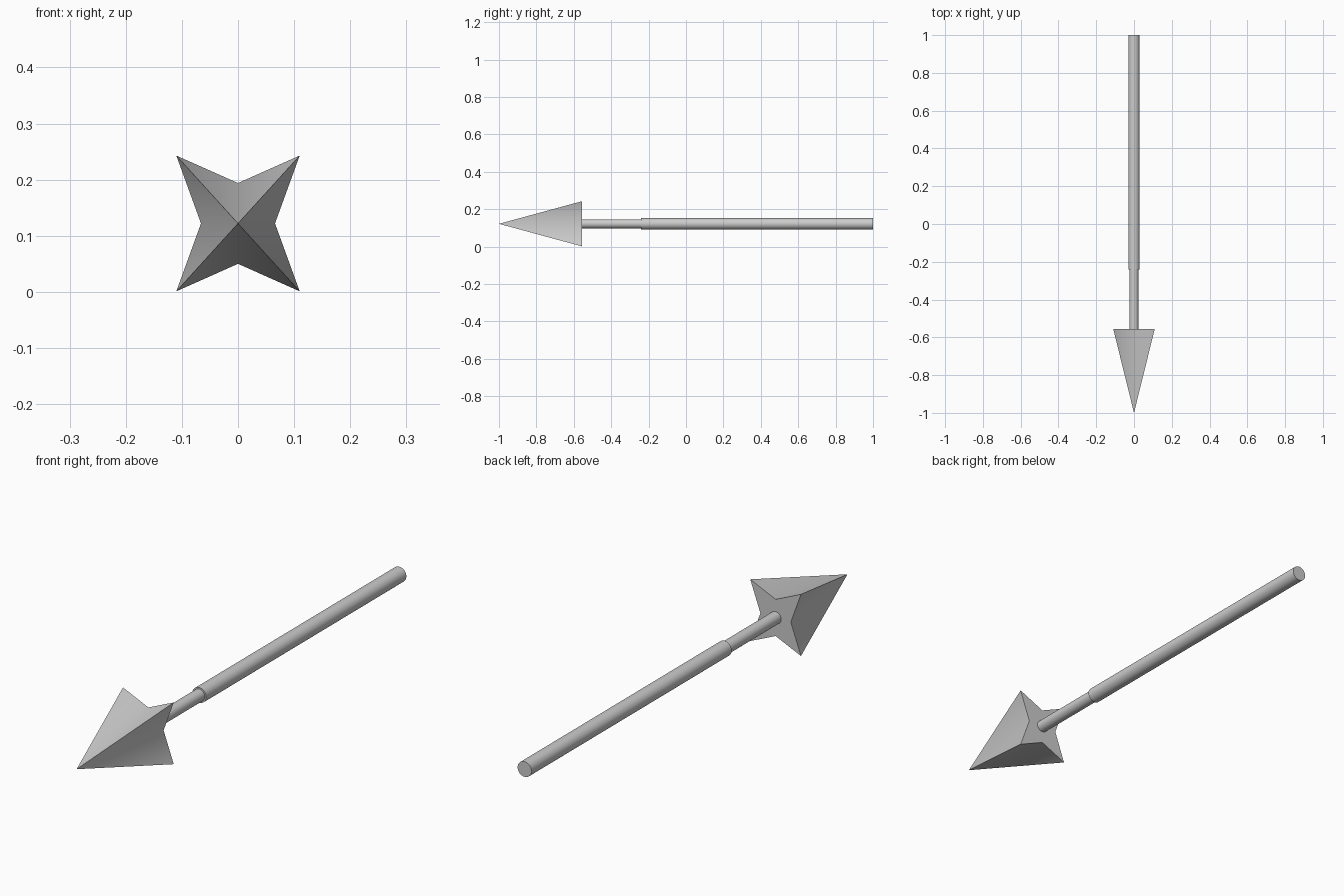
import bpy, bmesh, math

if "Cube" in bpy.data.objects:
    bpy.data.objects.remove(bpy.data.objects["Cube"])

AXIS_Z = 0.122  # height of the shaft axis


def smooth(obj, degrees):
    bpy.ops.object.select_all(action='DESELECT')
    obj.select_set(True)
    bpy.context.view_layer.objects.active = obj
    bpy.ops.object.shade_smooth_by_angle(angle=math.radians(degrees))


def rod(name, radius, y0, y1):
    bpy.ops.mesh.primitive_cylinder_add(
        vertices=32, radius=radius, depth=y1 - y0,
        location=(0, (y0 + y1) / 2, AXIS_Z), rotation=(math.pi / 2, 0, 0))
    obj = bpy.context.object
    obj.name = name
    smooth(obj, 30)


# Barbed head: four-pointed star base drawn to a tip
corner_x, corner_z, notch_x, notch_z = 0.11, 0.121, 0.066, 0.072
star = []
for sx, sz in ((1, 1), (-1, 1), (-1, -1), (1, -1)):
    star.append((sx * corner_x, sz * corner_z))
    star.append((0, sz * notch_z) if sx == sz else (sx * notch_x, 0))
bm = bmesh.new()
tip = bm.verts.new((0, -1, AXIS_Z))
center = bm.verts.new((0, -0.555, AXIS_Z))
ring = [bm.verts.new((x, -0.555, AXIS_Z + z)) for x, z in star]
for a, b in zip(ring, ring[1:] + ring[:1]):
    bm.faces.new((a, b, tip))
    bm.faces.new((b, a, center))
bmesh.ops.recalc_face_normals(bm, faces=bm.faces)
mesh = bpy.data.meshes.new("spear_head")
bm.to_mesh(mesh)
bm.free()
head = bpy.data.objects.new("spear_head", mesh)
bpy.context.collection.objects.link(head)
smooth(head, 60)

# Thin neck and thicker shaft
rod("neck", 0.024, -0.555, -0.24)
rod("shaft", 0.03, -0.24, 1.0)
